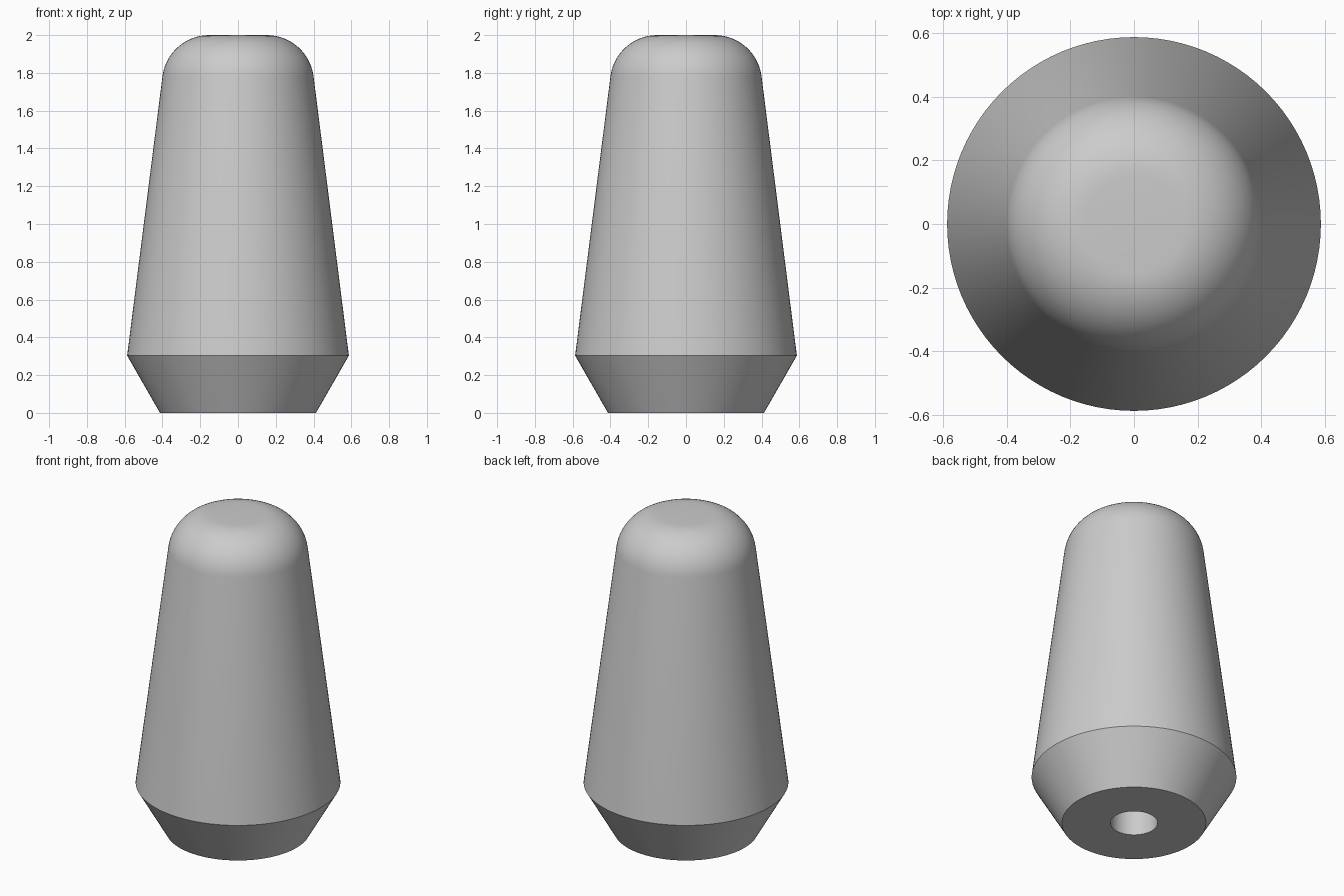
import bpy, bmesh, math

if "Cube" in bpy.data.objects:
    bpy.data.objects.remove(bpy.data.objects["Cube"])

SEGMENTS = 96

grey = bpy.data.materials.new("light_grey")
grey.diffuse_color = (0.6, 0.6, 0.6, 1)
grey.use_nodes = True
grey.node_tree.nodes["Principled BSDF"].inputs["Base Color"].default_value = grey.diffuse_color

# Half profile (radius, z): blind bore, flat base, flared collar, tapered grip
profile = [(0, 1.0), (0.135, 1.0), (0.135, 0), (0.413, 0), (0.587, 0.303)]

# Rounded shoulder, tangent to the taper and the flat top
taper = math.radians(7.2)
radius, centre_r, steps = 0.25, 0.152, 14
for i in range(steps + 1):
    a = taper + (math.pi / 2 - taper) * i / steps
    profile.append((centre_r + radius * math.cos(a), 2 - radius + radius * math.sin(a)))
profile.append((0, 2))

# Revolve the profile around z
bm = bmesh.new()
verts = [bm.verts.new((r, 0, z)) for r, z in profile]
edges = [bm.edges.new(pair) for pair in zip(verts, verts[1:])]
bmesh.ops.spin(bm, geom=verts + edges, cent=(0, 0, 0), axis=(0, 0, 1),
               angle=2 * math.pi, steps=SEGMENTS, use_duplicate=False)
bmesh.ops.remove_doubles(bm, verts=bm.verts, dist=1e-4)
bmesh.ops.recalc_face_normals(bm, faces=bm.faces)
mesh = bpy.data.meshes.new("knob")
bm.to_mesh(mesh)
bm.free()
mesh.materials.append(grey)

knob = bpy.data.objects.new("knob", mesh)
bpy.context.collection.objects.link(knob)
bpy.context.view_layer.objects.active = knob
knob.select_set(True)
bpy.ops.object.shade_smooth_by_angle(angle=math.radians(30))
